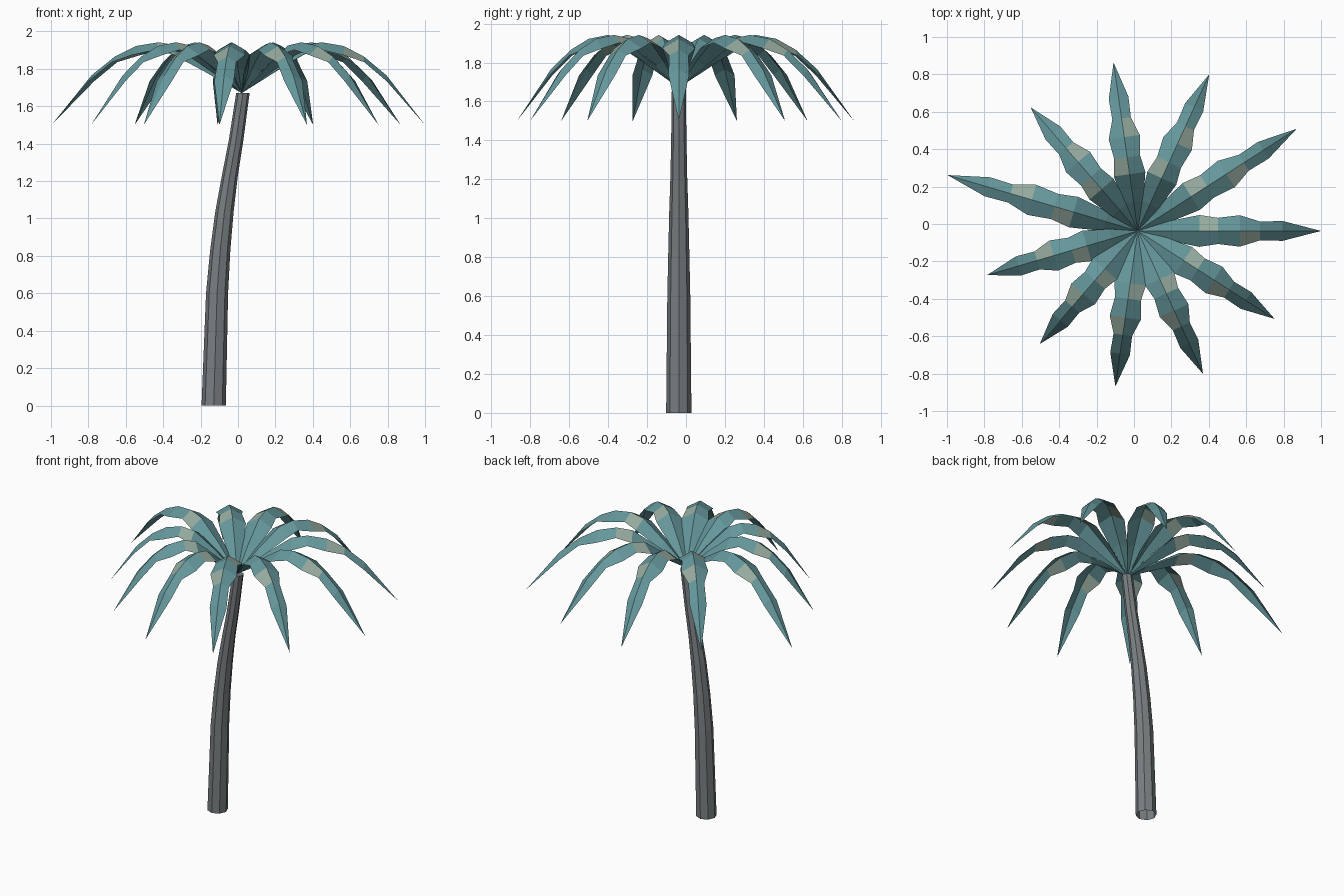
import bpy
from math import sin, cos, radians, pi, tau

if "Cube" in bpy.data.objects:
    bpy.data.objects.remove(bpy.data.objects["Cube"])


def material(name, rgb):
    m = bpy.data.materials.new(name)
    m.diffuse_color = (*rgb, 1)
    m.use_nodes = True
    m.node_tree.nodes["Principled BSDF"].inputs["Base Color"].default_value = m.diffuse_color
    return m


def mesh_object(name, verts, faces, mats):
    me = bpy.data.meshes.new(name)
    me.from_pydata(verts, [], faces)
    for m in mats:
        me.materials.append(m)
    ob = bpy.data.objects.new(name, me)
    bpy.context.collection.objects.link(ob)
    return ob


bark = material("bark", (0.19, 0.21, 0.22))
leaf = material("leaf", (0.13, 0.31, 0.33))
pale = material("pale_leaf", (0.30, 0.40, 0.34))

# Trunk: leaning eight-sided tube, open at the base (centre x, z, radius)
Y0, SIDES = -0.037, 8
rings = [(-0.13, 0, 0.065), (-0.112, 0.6, 0.059), (-0.095, 0.83, 0.054),
         (-0.072, 1.04, 0.049), (-0.045, 1.22, 0.043), (-0.01, 1.42, 0.039),
         (0.026, 1.67, 0.036)]
verts = [(x + r * cos(tau * k / SIDES), Y0 + r * sin(tau * k / SIDES), z)
         for x, z, r in rings for k in range(SIDES)]
faces = [(i * SIDES + k, i * SIDES + (k + 1) % SIDES,
          (i + 1) * SIDES + (k + 1) % SIDES, (i + 1) * SIDES + k)
         for i in range(len(rings) - 1) for k in range(SIDES)]
faces.append(tuple(range(len(verts) - SIDES, len(verts))))
mesh_object("trunk", verts, faces, [bark])

# Frond stations: fraction of length, ridge height, half width
stations = [(0.17, 1.81, 0.053), (0.337, 1.925, 0.085), (0.437, 1.942, 0.07),
            (0.557, 1.922, 0.084), (0.668, 1.865, 0.05), (0.79, 1.765, 0.053)]
lengths = [0.98, 1.01, 0.92, 0.91, 0.875, 1.06, 0.84, 0.80, 0.84, 0.84, 0.87]
CX, DROOP = 0.02, 0.58


def frond(index, length):
    a = tau * index / len(lengths)

    def place(u, v, z):
        return (CX + u * cos(a) - v * sin(a), Y0 + u * sin(a) + v * cos(a), z)

    # root, then left edge / ridge / right edge per station, then tip
    vs = [place(0, 0, 1.67)]
    for f, z, w in stations:
        vs += [place(f * length, w, z - DROOP * w), place(f * length, 0, z),
               place(f * length, -w, z - DROOP * w)]
    vs.append(place(length, 0, 1.5))
    fs = [(0, 2, 1), (0, 3, 2)]
    for i in range(len(stations) - 1):
        b = 1 + 3 * i
        fs += [(b, b + 1, b + 4, b + 3), (b + 1, b + 2, b + 5, b + 4)]
    t = len(vs) - 1
    fs += [(t - 3, t - 2, t), (t - 2, t - 1, t)]
    ob = mesh_object(f"frond_{index + 1}", vs, fs, [leaf, pale])
    # Pale patches, one on each half of the leaf
    for p in (4, 9):
        ob.data.polygons[p].material_index = 1


# Crown of fronds
for i, length in enumerate(lengths):
    frond(i, length)
